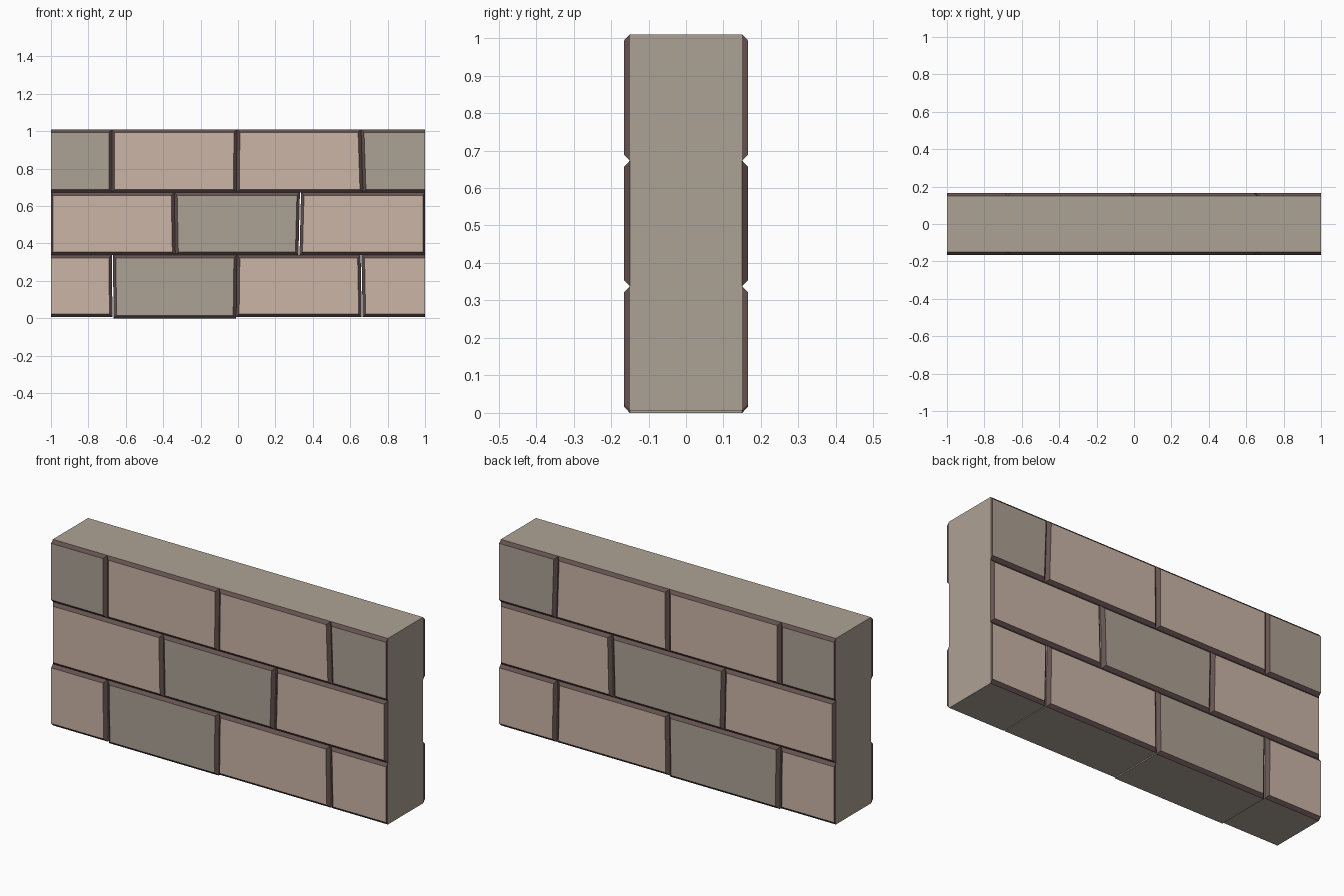
import bpy

if "Cube" in bpy.data.objects:
    bpy.data.objects.remove(bpy.data.objects["Cube"])


def material(name, rgb):
    m = bpy.data.materials.new(name)
    m.diffuse_color = (*rgb, 1)
    m.use_nodes = True
    m.node_tree.nodes["Principled BSDF"].inputs["Base Color"].default_value = m.diffuse_color
    return m


PINK = material("pink_brick", (0.60, 0.46, 0.39))
GREY = material("grey_brick", (0.42, 0.36, 0.30))
MORTAR = material("dark_edge", (0.13, 0.085, 0.08))

CORE, FACE, BEVEL = 0.15, 0.165, 0.016


def brick(name, outline, insets, mat):
    """Through-wall block: xz outline, with a chamfered raised face front and back.
    insets = (left, right) chamfer widths; flush ends use 0."""
    l, r = insets
    dx = (l, -r, -r, l)
    dz = (BEVEL, BEVEL, -BEVEL, -BEVEL)
    inner = [(x + a, z + b) for (x, z), a, b in zip(outline, dx, dz)]
    rings = [(-FACE, inner), (-CORE, outline), (CORE, outline), (FACE, inner)]
    verts = [(x, y, z) for y, ring in rings for x, z in ring]
    faces, mats = [(0, 1, 2, 3), (15, 14, 13, 12)], [0, 0]
    for k in range(3):
        for i in range(4):
            j = (i + 1) % 4
            faces.append((4 * k + j, 4 * k + i, 4 * k + 4 + i, 4 * k + 4 + j))
            mats.append(2 if k == 1 else 1)
    me = bpy.data.meshes.new(name)
    me.from_pydata(verts, [], faces)
    for m in (mat, MORTAR, GREY):
        me.materials.append(m)
    me.polygons.foreach_set("material_index", mats)
    me.update()
    bpy.context.collection.objects.link(bpy.data.objects.new(name, me))


# Each course: bottom z, top z, joints (x at bottom, x at top, gap), grey bricks, end chamfer
courses = [
    ("bottom", 0.006, 0.338,
     [(-0.668, -0.672, 0.006), (-0.010, -0.006, 0), (0.664, 0.658, 0.005)], {1}, 0),
    ("middle", 0.338, 0.673,
     [(-0.335, -0.341, 0), (0.326, 0.334, 0.006)], {1}, 0.012),
    ("top", 0.673, 1.01,
     [(-0.675, -0.675, 0), (-0.008, -0.006, 0), (0.668, 0.658, 0)], {0, 3}, 0),
]

for course, z0, z1, joints, greys, end in courses:
    edges = [(-1, -1, 0)] + joints + [(1, 1, 0)]
    for i, (a, b) in enumerate(zip(edges, edges[1:])):
        ga, gb = a[2] / 2, b[2] / 2
        # one bottom brick sits slightly lower than its neighbours
        low = 0.0 if course == "bottom" and i == 1 else z0
        outline = [(a[0] + ga, low), (b[0] - gb, low), (b[1] - gb, z1), (a[1] + ga, z1)]
        insets = (end if i == 0 else BEVEL, end if i == len(edges) - 2 else BEVEL)
        brick(f"{course}_course_brick_{i + 1}", outline, insets, GREY if i in greys else PINK)
